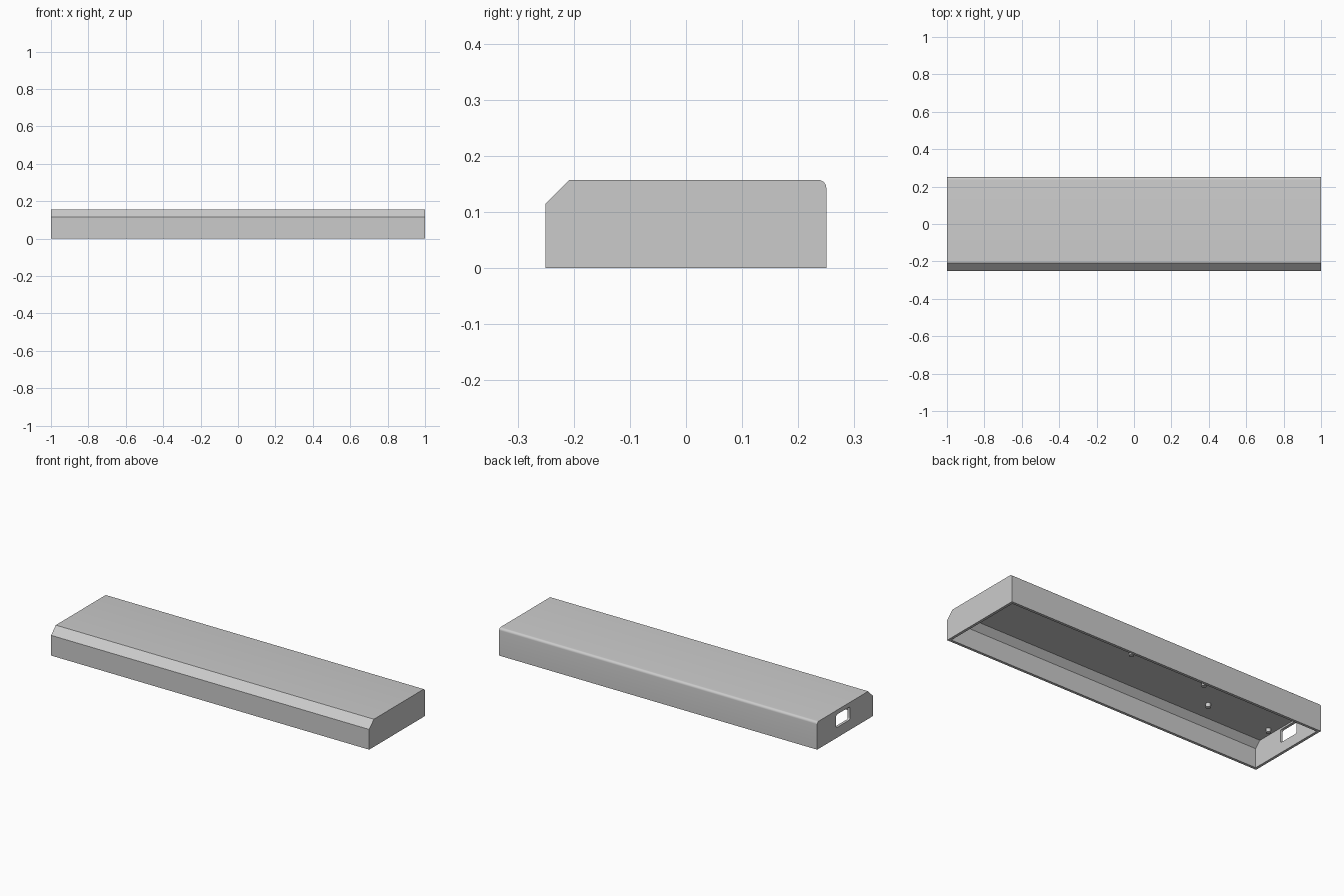
import bpy, bmesh, math

if "Cube" in bpy.data.objects:
    bpy.data.objects.remove(bpy.data.objects["Cube"])

WALL = 0.015
HEIGHT = 0.157
CEILING = HEIGHT - WALL

grey = bpy.data.materials.new("light grey")
grey.diffuse_color = (0.6, 0.6, 0.6, 1)
grey.use_nodes = True
grey.node_tree.nodes["Principled BSDF"].inputs["Base Color"].default_value = grey.diffuse_color


def arc(cy, cz, r, start, end, n):
    return [(cy + r * math.cos(math.radians(start + (end - start) * i / n)),
             cz + r * math.sin(math.radians(start + (end - start) * i / n)))
            for i in range(n + 1)]


def extrude_x(name, profile, x0, x1):
    """Extrude a closed (y, z) profile along x."""
    bm = bmesh.new()
    face = bm.faces.new([bm.verts.new((x0, y, z)) for y, z in profile])
    ext = bmesh.ops.extrude_face_region(bm, geom=[face])
    moved = [v for v in ext["geom"] if isinstance(v, bmesh.types.BMVert)]
    bmesh.ops.translate(bm, verts=moved, vec=(x1 - x0, 0, 0))
    bmesh.ops.recalc_face_normals(bm, faces=bm.faces)
    mesh = bpy.data.meshes.new(name)
    bm.to_mesh(mesh)
    bm.free()
    mesh.materials.append(grey)
    obj = bpy.data.objects.new(name, mesh)
    bpy.context.collection.objects.link(obj)
    return obj


def select_only(obj):
    bpy.ops.object.select_all(action='DESELECT')
    obj.select_set(True)
    bpy.context.view_layer.objects.active = obj


def cut(obj, cutter):
    mod = obj.modifiers.new("cut", 'BOOLEAN')
    mod.operation = 'DIFFERENCE'
    mod.solver = 'EXACT'
    mod.object = cutter
    select_only(obj)
    bpy.ops.object.modifier_apply(modifier=mod.name)
    bpy.data.objects.remove(cutter)


# Housing: chamfered front edge, rounded back edge
R = 0.014
outer = [(-0.25, 0), (0.25, 0)] + arc(0.25 - R, HEIGHT - R, R, 0, 90, 6) \
    + [(-0.208, HEIGHT), (-0.25, 0.115)]
housing = extrude_x("housing", outer, -1, 1)

# Hollow interior, open at the bottom
d = WALL * math.tan(math.radians(22.5))
inner = [(-0.25 + WALL, -0.05), (0.25 - WALL, -0.05), (0.25 - WALL, CEILING),
         (-0.208 + d, CEILING), (-0.25 + WALL, 0.115 - d)]
cut(housing, extrude_x("interior_cutter", inner, -1 + WALL, 1 - WALL))

# Rounded connector opening in the left end
y0, y1, z0, z1, r = -0.045, 0.08, 0.058, 0.132, 0.01
opening = arc(y1 - r, z0 + r, r, -90, 0, 4) + arc(y1 - r, z1 - r, r, 0, 90, 4) \
    + arc(y0 + r, z1 - r, r, 90, 180, 4) + arc(y0 + r, z0 + r, r, 180, 270, 4)
cut(housing, extrude_x("opening_cutter", opening, -1.05, -0.95))
select_only(housing)
bpy.ops.object.shade_smooth_by_angle(angle=math.radians(30))

# Mounting pegs under the ceiling, one set of four per circuit board
boards = [((-0.946, -0.556), (-0.09, 0.13)), ((-0.405, 0.065), (0.058, 0.2))]
for xs, ys in boards:
    for x in xs:
        for y in ys:
            bpy.ops.mesh.primitive_cylinder_add(
                vertices=20, radius=0.013, depth=0.024,
                location=(x, y, CEILING - 0.009))
            peg = bpy.context.object
            peg.name = "mounting_peg"
            peg.data.materials.append(grey)
            bpy.ops.object.shade_smooth_by_angle(angle=math.radians(30))
